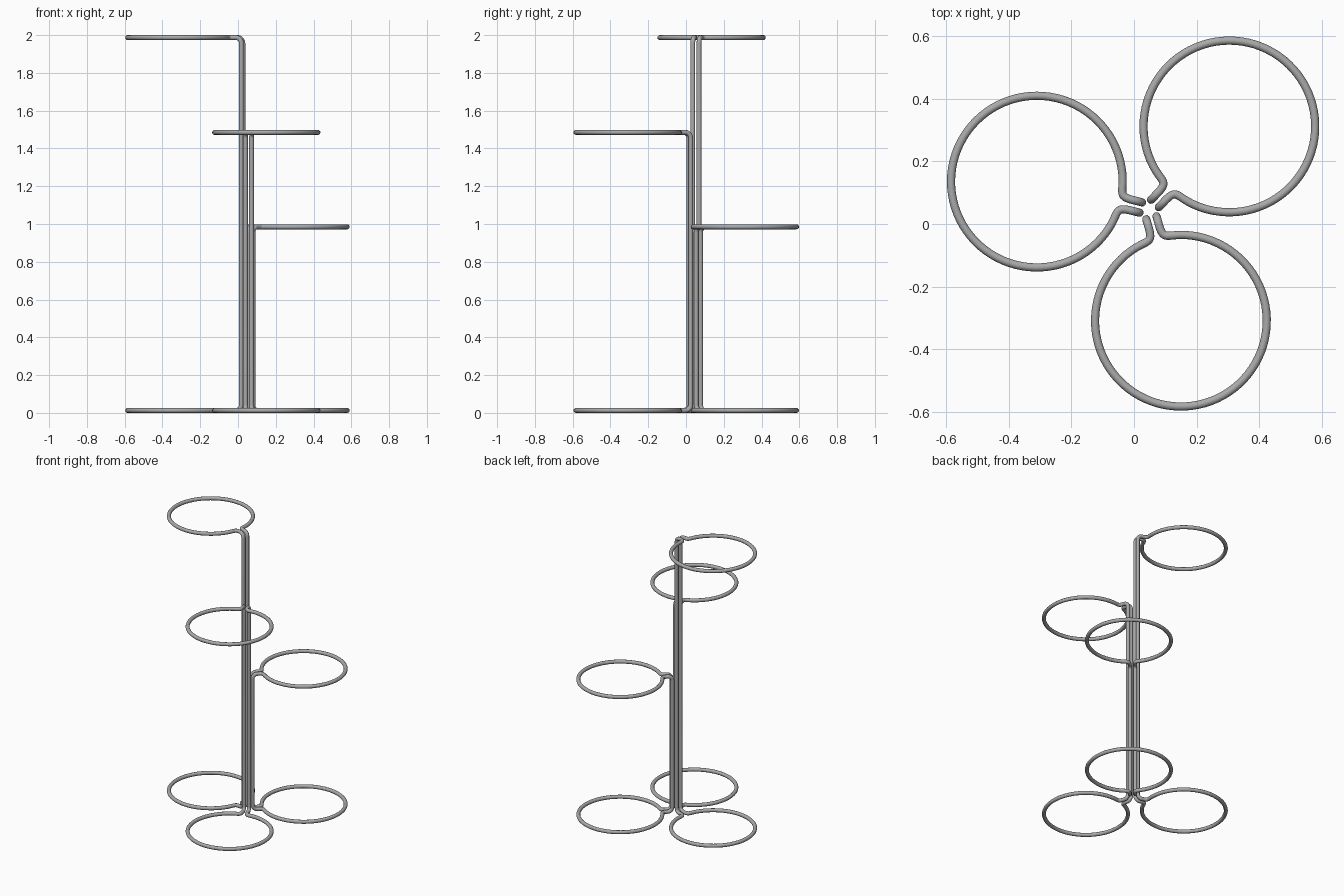
import bpy
from math import pi, sin, cos, asin, radians
from mathutils import Vector, Matrix
from mathutils.geometry import interpolate_bezier

cube = bpy.data.objects.get("Cube")
if cube:
    bpy.data.objects.remove(cube)

steel = bpy.data.materials.new("grey_steel")
steel.use_nodes = True
grey = (0.4, 0.4, 0.4, 1)
steel.diffuse_color = grey
steel.node_tree.nodes["Principled BSDF"].inputs["Base Color"].default_value = grey

WIRE = 0.013          # wire radius
RING = 0.274          # ring centreline radius
REACH = 0.369         # stand axis to ring centre
POST_U, POST_V = 0.027, 0.017
BEND = 0.03           # radius of the post-to-ring bend
JOIN_V = 0.09         # where the neck meets the ring
AXIS = Vector((0.048, 0.046, 0))


def arm(z, inward):
    """Bend and neck from a post to its ring; inward is the vertical way to the post."""
    pts = []
    for i in range(9):
        a = i / 8 * pi / 2
        pts.append(Vector((POST_U + BEND * (1 - cos(a)), POST_V,
                           z + inward * BEND * (1 - sin(a)))))
    phi = asin(JOIN_V / RING)
    start = pts[-1]
    end = Vector((REACH - RING * cos(phi), JOIN_V, z))
    tangent = Vector((-sin(phi), -cos(phi), 0))
    neck = interpolate_bezier(start, start + Vector((0.053, 0, 0)),
                              end + tangent * 0.06, end, 14)
    return pts + neck[1:]


def ring_end(z, inward):
    """Post, neck, open ring, neck and post at one end of the wire."""
    side = arm(z, inward)
    phi = asin(JOIN_V / RING)
    steps = 72
    ring = []
    for i in range(1, steps):
        a = pi - phi - (2 * pi - 2 * phi) * i / steps
        ring.append(Vector((REACH + RING * cos(a), RING * sin(a), z)))
    mirrored = [Vector((p.x, -p.y, p.z)) for p in reversed(side)]
    return side + ring + mirrored


def wire_stand(name, height, angle):
    """One closed wire: base ring, twin posts and top ring."""
    path = ring_end(height - WIRE, -1) + ring_end(WIRE, 1)[::-1]
    place = Matrix.Translation(AXIS) @ Matrix.Rotation(radians(angle), 4, 'Z')
    curve = bpy.data.curves.new(name, 'CURVE')
    curve.dimensions = '3D'
    curve.bevel_depth = WIRE
    curve.bevel_resolution = 4
    spline = curve.splines.new('POLY')
    spline.points.add(len(path) - 1)
    for point, p in zip(spline.points, path):
        point.co = (*(place @ p), 1)
    spline.use_cyclic_u = True
    spline.use_smooth = True
    curve.materials.append(steel)
    obj = bpy.data.objects.new(name, curve)
    bpy.context.collection.objects.link(obj)
    bpy.ops.object.select_all(action='DESELECT')
    obj.select_set(True)
    bpy.context.view_layer.objects.active = obj
    bpy.ops.object.convert(target='MESH')
    bpy.ops.object.shade_smooth()


wire_stand("tall_wire_stand", 2.0, 166)
wire_stand("middle_wire_stand", 1.498, -74)
wire_stand("short_wire_stand", 0.998, 46)
